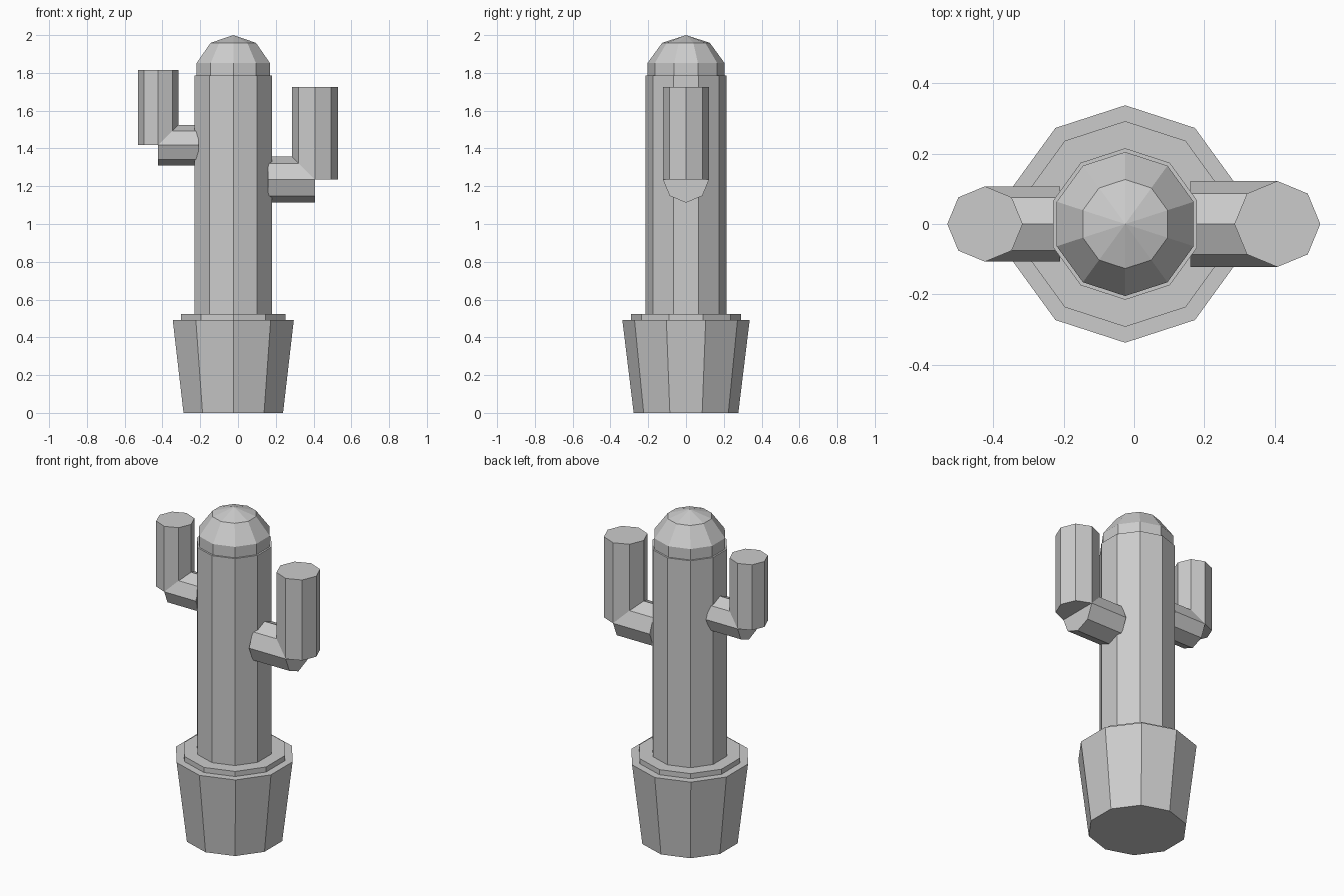
import bpy
from math import pi
from mathutils import Matrix, Vector

if "Cube" in bpy.data.objects:
    bpy.data.objects.remove(bpy.data.objects["Cube"])

AXIS_X = -0.025  # shared centre line of pot and trunk


def prism(name, sides, r1, r2, start, end):
    """Closed flat-faced cylinder or cone from start to end."""
    start, end = Vector(start), Vector(end)
    axis = end - start
    bpy.ops.mesh.primitive_cone_add(vertices=sides, radius1=r1, radius2=r2, depth=axis.length)
    ob = bpy.context.object
    ob.name = name
    turn = Matrix.Rotation(pi / 2, 4, 'Y') if abs(axis.x) > abs(axis.z) else Matrix()
    if axis.x < -abs(axis.z):
        turn = Matrix.Rotation(-pi / 2, 4, 'Y')
    ob.data.transform(Matrix.Translation((start + end) / 2) @ turn)
    return ob


def arm(side, radius, root_x, elbow_x, elbow_z, top_z):
    """Horizontal stub and upright branch meeting at the elbow."""
    elbow = (elbow_x, 0, elbow_z)
    prism(side + "_arm_stub", 8, radius, radius, (root_x, 0, elbow_z), elbow)
    prism(side + "_arm_upright", 8, radius, radius, elbow, (elbow_x, 0, top_z))


# Pot, soil and trunk
prism("pot", 10, 0.277, 0.337, (AXIS_X, 0, 0), (AXIS_X, 0, 0.492))
prism("soil", 10, 0.292, 0.292, (AXIS_X, 0, 0.46), (AXIS_X, 0, 0.523))
prism("trunk", 10, 0.215, 0.215, (AXIS_X, 0, 0.50), (AXIS_X, 0, 1.785))

# Rounded crown, half sunk in the trunk
bpy.ops.mesh.primitive_uv_sphere_add(segments=10, ring_count=5, radius=0.215,
                                     location=(AXIS_X, 0, 1.785))
bpy.context.object.name = "crown"

# Arms
arm("right", 0.122, 0.16, 0.407, 1.235, 1.726)
arm("left", 0.107, -0.21, -0.423, 1.417, 1.816)
